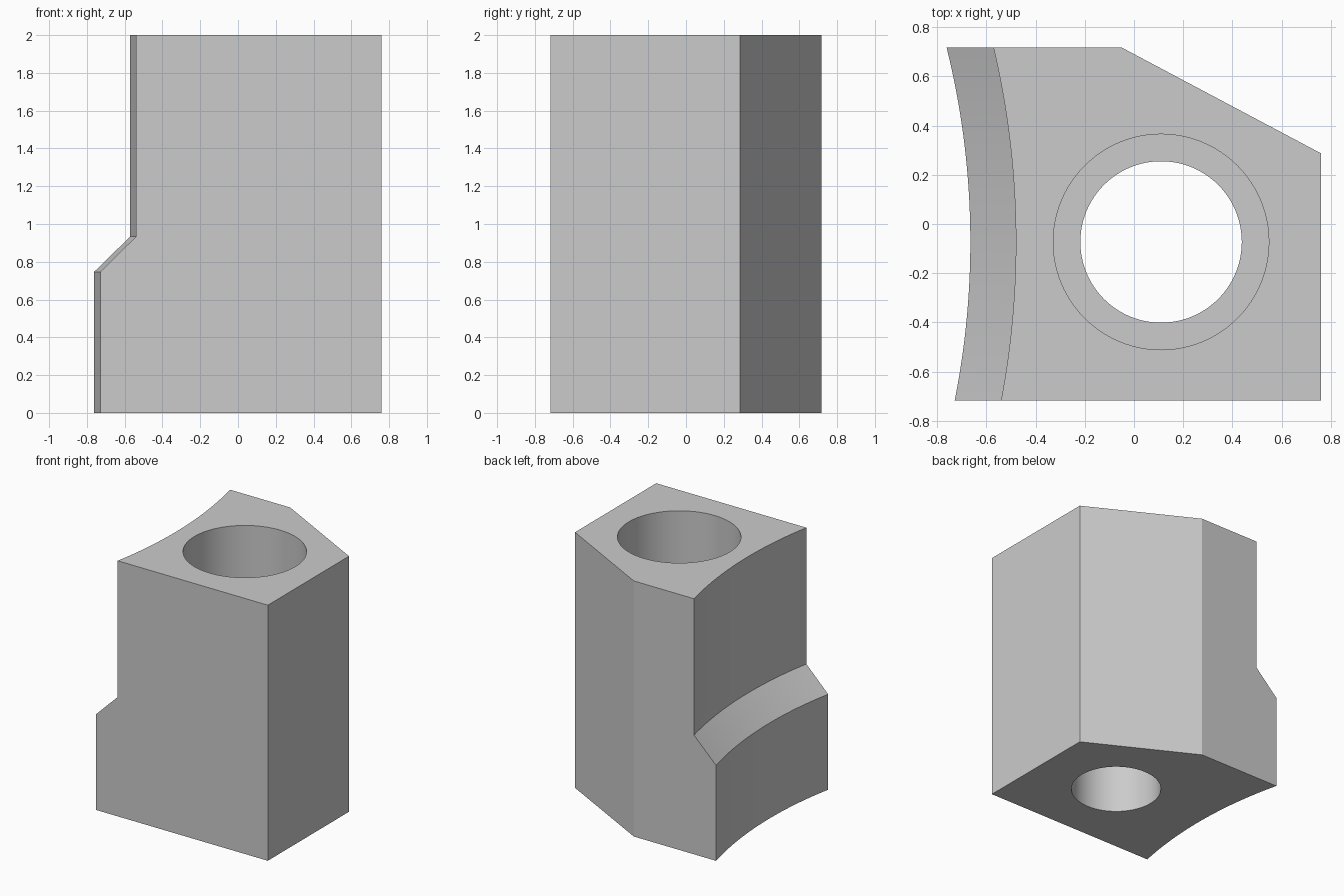
import bpy
import bmesh
from math import sqrt, radians

cube = bpy.data.objects.get("Cube")
if cube:
    bpy.data.objects.remove(cube, do_unlink=True)

grey = bpy.data.materials.new("plain_grey")
grey.use_nodes = True
colour = (0.6, 0.6, 0.6, 1)
grey.diffuse_color = colour
grey.node_tree.nodes["Principled BSDF"].inputs["Base Color"].default_value = colour

# Shared layout: the bore and the concave side are centred on the same y
AXIS_Y = -0.073
BORE_X = 0.11
ARC_X = -3.95
HALF_X, HALF_Y = 0.76, 0.717
ARC_STEPS = 32


def outline(radius):
    """Plan of the block, with a concave arc of the given radius on its right side."""
    points = [(HALF_X, -HALF_Y), (HALF_X, 0.287), (-0.05, HALF_Y)]
    for i in range(ARC_STEPS + 1):
        y = HALF_Y - 2 * HALF_Y * i / ARC_STEPS
        points.append((ARC_X + sqrt(radius ** 2 - (y - AXIS_Y) ** 2), y))
    return points


def make_object(name, bm):
    bmesh.ops.recalc_face_normals(bm, faces=bm.faces)
    mesh = bpy.data.meshes.new(name)
    bm.to_mesh(mesh)
    bm.free()
    mesh.materials.append(grey)
    obj = bpy.data.objects.new(name, mesh)
    bpy.context.collection.objects.link(obj)
    return obj


def loft(name, rings):
    """Join equal-length rings of points into a closed solid."""
    bm = bmesh.new()
    loops = [[bm.verts.new(p) for p in ring] for ring in rings]
    for low, high in zip(loops, loops[1:]):
        for i in range(len(low)):
            j = (i + 1) % len(low)
            bm.faces.new((low[i], low[j], high[j], high[i]))
    bm.faces.new(loops[0][::-1])
    bm.faces.new(loops[-1])
    return make_object(name, bm)


def circle(radius, z):
    bm = bmesh.new()
    made = bmesh.ops.create_circle(bm, segments=96, radius=radius)
    ring = [(v.co.x + BORE_X, v.co.y + AXIS_Y, z) for v in made["verts"]]
    bm.free()
    return ring


# Block with a wider foot and a sloped step on the concave side
levels = [(3.285, 0), (3.285, 0.747), (3.47, 0.933), (3.47, 2)]
block = loft("bored_block", [[(x, y, z) for x, y in outline(r)] for r, z in levels])

# Stepped through bore: wide above, narrow below
steps = [(0.328, -0.1), (0.328, 0.933), (0.438, 0.933), (0.438, 2.1)]
cutter = loft("bore_cutter", [circle(r, z) for r, z in steps])
cutter.hide_render = True

bore = block.modifiers.new("bore", 'BOOLEAN')
bore.operation = 'DIFFERENCE'
bore.solver = 'EXACT'
bore.object = cutter

bpy.ops.object.select_all(action='DESELECT')
block.select_set(True)
bpy.context.view_layer.objects.active = block
bpy.ops.object.modifier_apply(modifier=bore.name)
bpy.data.objects.remove(cutter, do_unlink=True)
bpy.ops.object.shade_smooth_by_angle(angle=radians(25))
